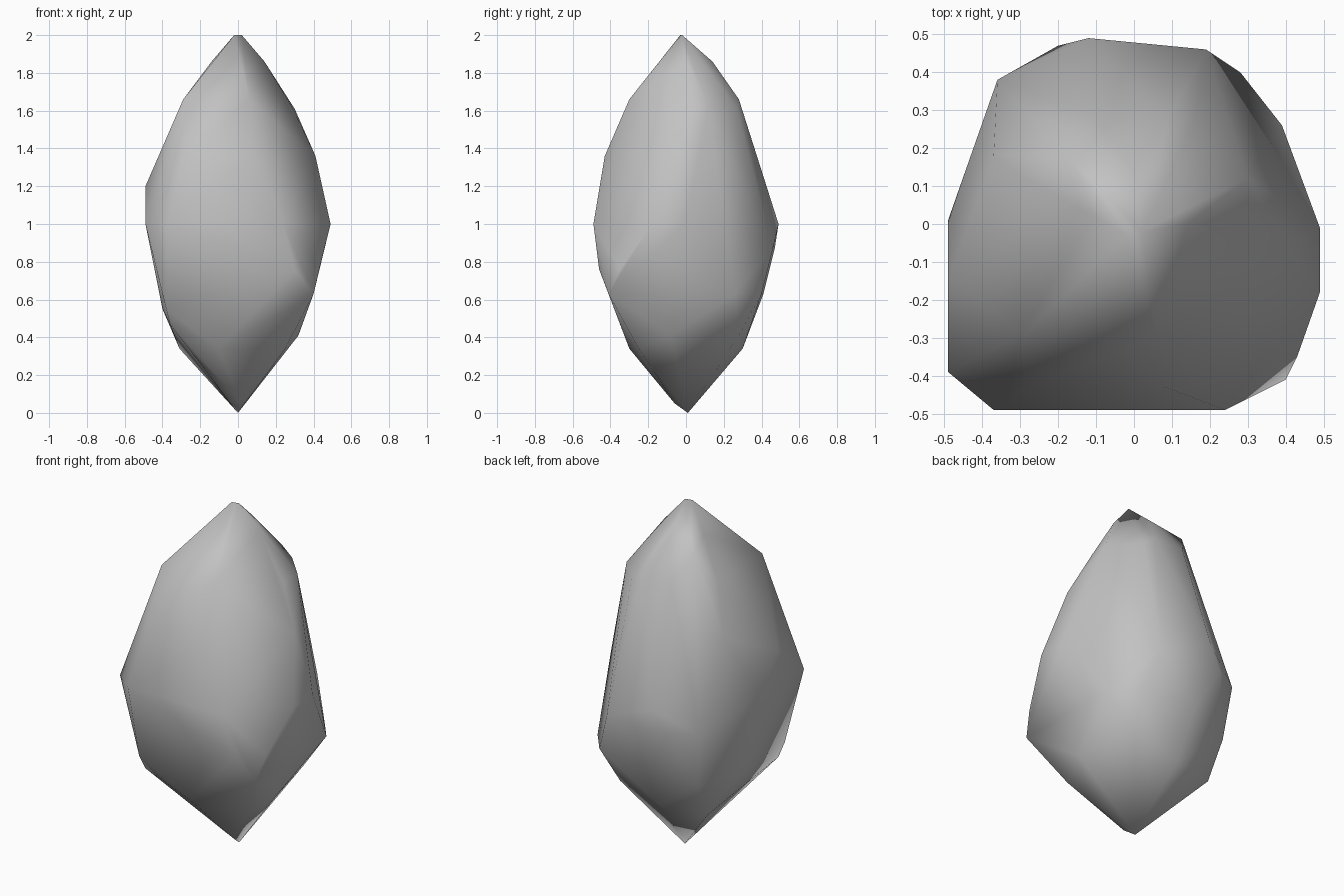
import bpy
import bmesh

# Remove the default object
default_cube = bpy.data.objects.get("Cube")
if default_cube:
    bpy.data.objects.remove(default_cube, do_unlink=True)


def make_material(name, colour):
    material = bpy.data.materials.new(name)
    material.use_nodes = True
    material.diffuse_color = colour
    shader = material.node_tree.nodes["Principled BSDF"]
    shader.inputs["Base Color"].default_value = colour
    shader.inputs["Roughness"].default_value = 0.9
    return material


def add_ring(mesh, height, corners):
    """Add the corners of one level; sizes are in hundredths of a unit."""
    for x, y in corners:
        mesh.verts.new((x / 100, y / 100, height / 100))


def build_stone(name, levels, material):
    """Wrap a tight skin around all the levels and shade it smoothly."""
    mesh = bmesh.new()
    for height, corners in levels:
        add_ring(mesh, height, corners)
    hull = bmesh.ops.convex_hull(mesh, input=mesh.verts, use_existing_faces=False)
    unused = [v for v in hull["geom_interior"] if isinstance(v, bmesh.types.BMVert)]
    bmesh.ops.delete(mesh, geom=unused, context="VERTS")
    bmesh.ops.recalc_face_normals(mesh, faces=mesh.faces)
    for face in mesh.faces:
        face.smooth = True
    data = bpy.data.meshes.new(name)
    mesh.to_mesh(data)
    mesh.free()
    data.materials.append(material)
    stone = bpy.data.objects.new(name, data)
    bpy.context.scene.collection.objects.link(stone)
    return stone


# Pointed lower tip
tip = [
    (0, [(0, 1)]),
    (5, [(2, -6), (-4, -2)]),
]

# Tapering underside
underside = [
    (34, [(-31, 24), (-10, -30), (25, -25), (-5, 30)]),
    (41, [(32, -8), (23, 28)]),
    (47, [(-36, -34)]),
    (55, [(-38, -37), (-40, 5), (-32, 35)]),
    (63, [(40, -41), (39, 26), (28, 40), (-8, 41)]),
]

# Broad middle
belt = [
    (76, [(43, -35), (30, -46)]),
    (87, [(-36, 38), (-20, 47), (19, 46)]),
    (100, [(-49, 1), (-49, -39), (-37, -49), (24, -49),
           (49, -18), (49, -1), (-12, 49)]),
    (120, [(-49, -15)]),
]

# Narrowing shoulder
shoulder = [
    (136, [(-28, -43), (8, -43), (41, -6), (-37, 18)]),
    (161, [(30, 12), (29, 0), (16, 27)]),
    (166, [(-29, -29), (6, -30), (9, 28), (-10, 28), (-29, 12)]),
]

# Pointed upper end
crown = [
    (180, [(-18, 18)]),
    (186, [(0, 14), (14, 0), (-14, 4)]),
    (200, [(-2, -3), (2, -2)]),
]

grey = make_material("stone grey", (0.54, 0.54, 0.54, 1))
build_stone("stone", tip + underside + belt + shoulder + crown, grey)
